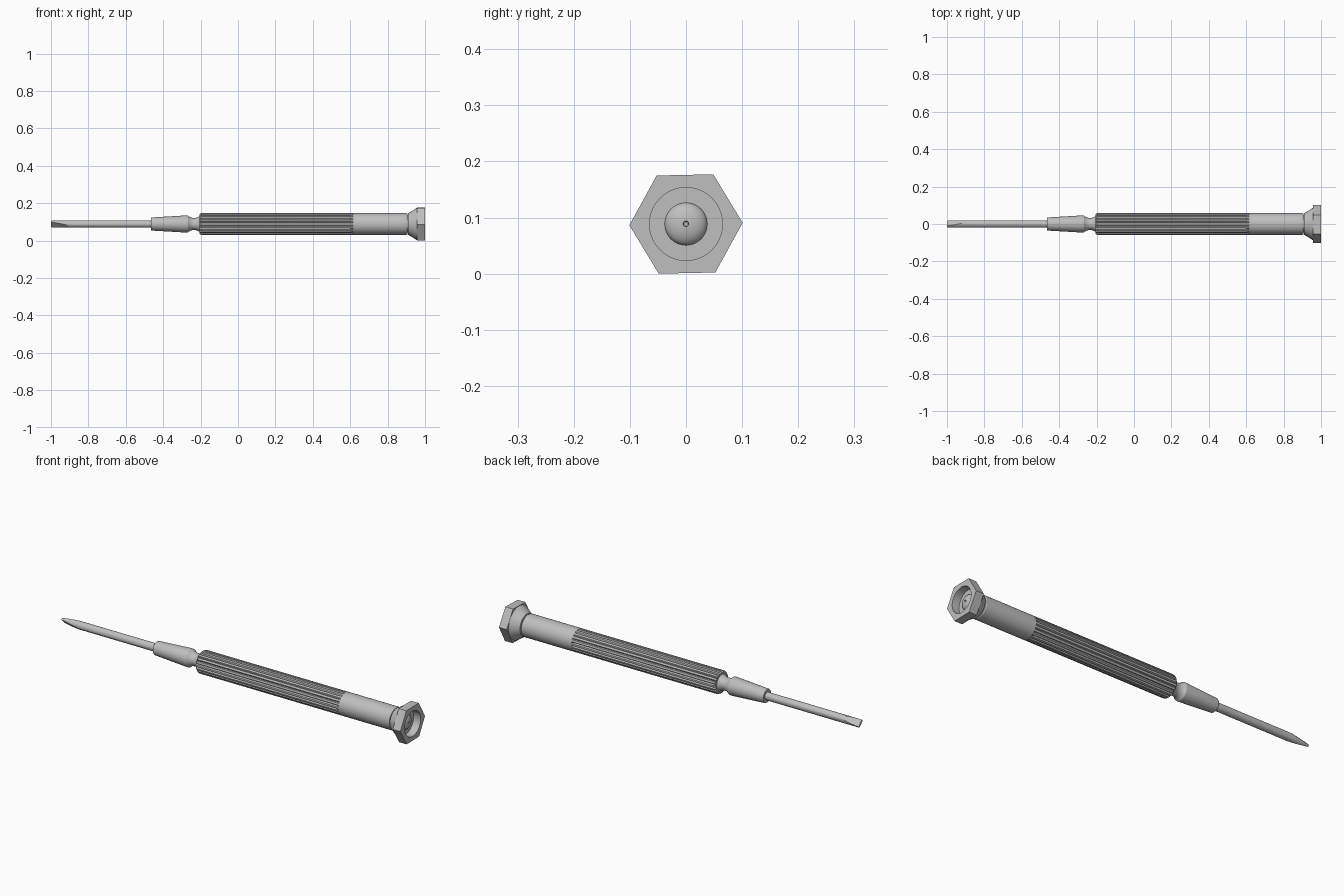
import bpy, bmesh, math
from mathutils import Vector

cube = bpy.data.objects.get("Cube")
if cube:
    bpy.data.objects.remove(cube, do_unlink=True)

AXIS_Z = 0.0885

steel = bpy.data.materials.new("brushed_steel")
steel.use_nodes = True
steel.diffuse_color = (0.52, 0.52, 0.52, 1)
steel.node_tree.nodes["Principled BSDF"].inputs["Base Color"].default_value = (0.52, 0.52, 0.52, 1)


def finish(name, bm):
    """Turn a bmesh into a shaded object lying on the tool axis."""
    bmesh.ops.recalc_face_normals(bm, faces=bm.faces)
    mesh = bpy.data.meshes.new(name)
    bm.to_mesh(mesh)
    bm.free()
    mesh.materials.append(steel)
    obj = bpy.data.objects.new(name, mesh)
    obj.location.z = AXIS_Z
    bpy.context.collection.objects.link(obj)
    bpy.ops.object.select_all(action='DESELECT')
    obj.select_set(True)
    bpy.context.view_layer.objects.active = obj
    bpy.ops.object.shade_smooth_by_angle(angle=math.radians(28))
    return obj


def lathe(profile, segments=48, shape=None, turn=0.0):
    """Revolve (x, radius) points about x; shape(point, segment, radius) alters the radius."""
    bm = bmesh.new()
    rings = []
    for i, (x, radius) in enumerate(profile):
        ring = []
        for k in range(segments):
            a = math.tau * k / segments + turn
            r = shape(i, k, radius) if shape else radius
            ring.append(bm.verts.new((x, r * math.cos(a), r * math.sin(a))))
        rings.append(ring)
    for one, two in zip(rings, rings[1:]):
        for k in range(segments):
            n = (k + 1) % segments
            bm.faces.new((one[k], one[n], two[n], two[k]))
    bm.faces.new(rings[0])
    bm.faces.new(rings[-1])
    return bm


# Blade: round rod with two flats ground to a slotted tip
blade = lathe([(-1.0, 0.02), (-0.45, 0.02)], 32)
for side in (1, -1):
    flat = Vector((0, side, side)).normalized()
    cut = bmesh.ops.bisect_plane(
        blade, geom=blade.verts[:] + blade.edges[:] + blade.faces[:],
        plane_co=Vector((-1, 0, 0)) + flat * 0.005,
        plane_no=Vector((-0.015, 0, 0)) + flat * 0.1, clear_outer=True)
    edges = [e for e in cut["geom_cut"] if isinstance(e, bmesh.types.BMEdge)]
    bmesh.ops.holes_fill(blade, edges=[e for e in blade.edges if e.is_boundary] or edges)
finish("blade", blade)

# Collet gripping the blade, with a waisted neck behind it
finish("collet", lathe([
    (-0.465, 0.033), (-0.462, 0.035), (-0.275, 0.046), (-0.268, 0.045), (-0.258, 0.037),
    (-0.246, 0.033), (-0.233, 0.032), (-0.22, 0.034), (-0.208, 0.04), (-0.198, 0.048)]))


# Fluted grip: V grooves that run out into the smooth barrel
def flute(i, k, r):
    return r - (0.008 if k % 4 == 2 and i < 3 else 0)


finish("fluted_grip", lathe(
    [(-0.205, 0.053), (-0.198, 0.058), (0.6, 0.058), (0.615, 0.058)], 80, flute))

# Smooth barrel and the spindle that carries the swivel cap
finish("barrel", lathe([(0.615, 0.058), (0.9, 0.058), (0.905, 0.055)], 80))
finish("cap_spindle", lathe([(0.9, 0.046), (0.925, 0.046)]))

# Swivel cap: flared collar
finish("cap_collar", lathe([
    (0.91, 0.058), (0.918, 0.062), (0.957, 0.087), (0.957, 0.05)]))


# Swivel cap: hexagonal head with a round recess
def hexagon(i, k, r):
    if i not in (1, 2):
        return r
    off = math.radians((k * 360 / 48) % 60 - 30)
    return r * math.cos(math.pi / 6) / math.cos(off)


finish("hex_head", lathe(
    [(0.956, 0.06), (0.956, 0.101), (1.0, 0.101), (1.0, 0.065), (0.96, 0.065)],
    48, hexagon, math.radians(1.2)))

# Domed rivet in the recess, with a tiny centre hole
dome = [(0.96 + 0.02 * math.cos(a), 0.038 * math.sin(a))
        for a in (math.radians(d) for d in range(90, 8, -10))]
finish("dome_rivet", lathe([(0.955, 0.038)] + dome + [(0.979, 0.005), (0.97, 0.004)]))
